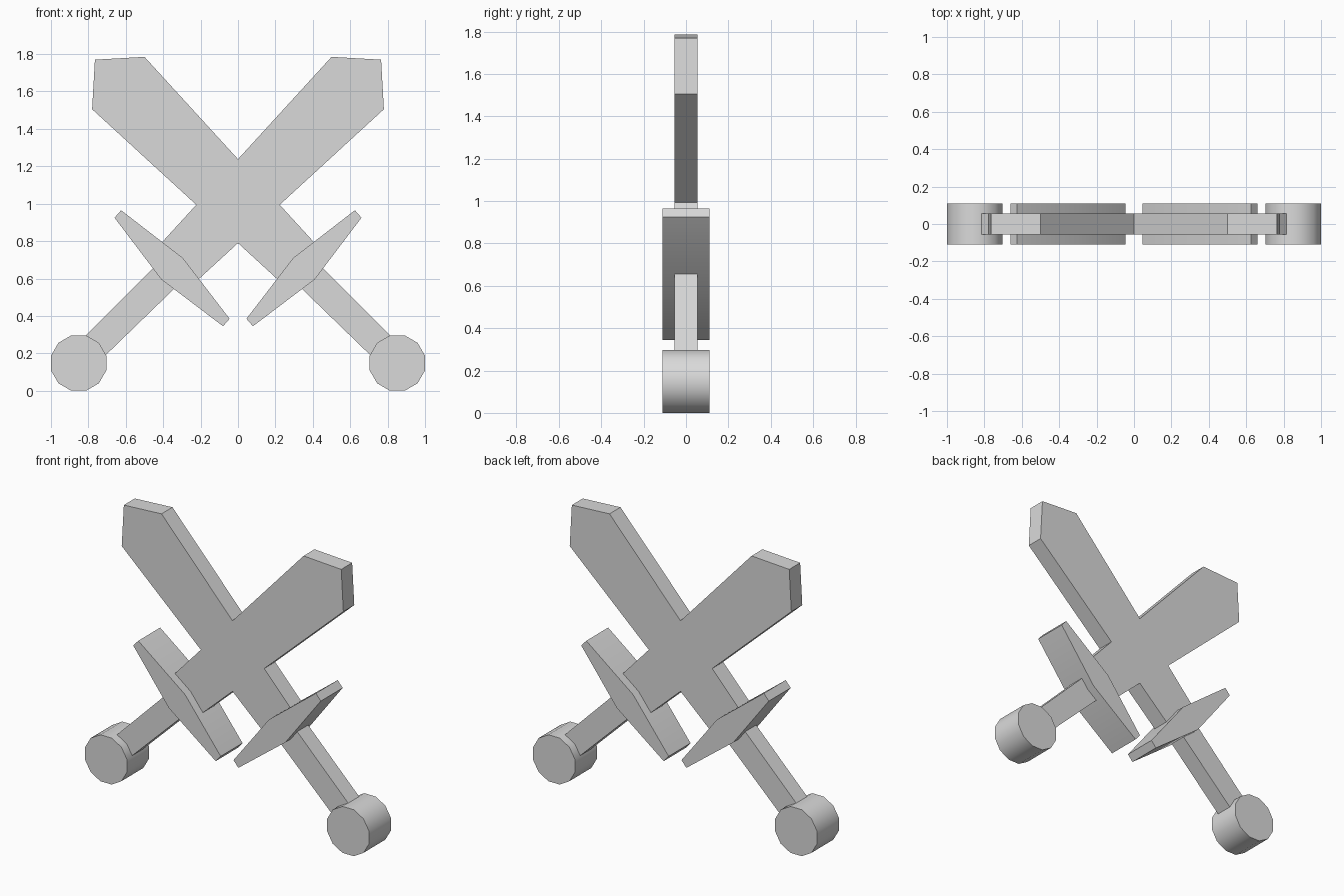
import bpy
import bmesh
import math

cube = bpy.data.objects.get("Cube")
if cube:
    bpy.data.objects.remove(cube, do_unlink=True)

# One plain grey for everything
grey = bpy.data.materials.new("light grey")
grey.use_nodes = True
colour = (0.7, 0.7, 0.7, 1)
grey.diffuse_color = colour
grey.node_tree.nodes["Principled BSDF"].inputs["Base Color"].default_value = colour


def slab(name, outline, half_depth, side):
    """Extrude an x-z outline through y; side=-1 mirrors it across x."""
    bm = bmesh.new()
    verts = [bm.verts.new((side * x, -half_depth, z)) for x, z in outline]
    face = bm.faces.new(verts)
    grown = bmesh.ops.extrude_face_region(bm, geom=[face])["geom"]
    moved = [g for g in grown if isinstance(g, bmesh.types.BMVert)]
    bmesh.ops.translate(bm, verts=moved, vec=(0, 2 * half_depth, 0))
    bmesh.ops.recalc_face_normals(bm, faces=bm.faces[:])
    mesh = bpy.data.meshes.new(name)
    bm.to_mesh(mesh)
    bm.free()
    mesh.materials.append(grey)
    obj = bpy.data.objects.new(name, mesh)
    bpy.context.collection.objects.link(obj)
    # Soft bends on guard and pommel, crisp corners elsewhere
    bpy.ops.object.select_all(action="DESELECT")
    obj.select_set(True)
    bpy.context.view_layer.objects.active = obj
    bpy.ops.object.shade_smooth_by_angle(angle=math.radians(35))


# Outlines of the sword whose pommel sits at +x
BLADE = [(-0.50, 1.785), (-0.765, 1.77), (-0.78, 1.505),
         (0.25, 0.56), (0.44, 0.757)]
GUARD = [(0.625, 0.965), (0.66, 0.925), (0.41, 0.595),
         (0.08, 0.345), (0.045, 0.385), (0.295, 0.71)]
GRIP = [(0.415, 0.695), (0.88, 0.23), (0.775, 0.125), (0.30, 0.585)]

# Twelve-sided pommel with flats at top, bottom and sides
SIDES, RADIUS = 12, 0.153
angles = [math.tau * (i + 0.5) / SIDES for i in range(SIDES)]
POMMEL = [(0.852 + RADIUS * math.cos(a), 0.148 + RADIUS * math.sin(a))
          for a in angles]

THIN, THICK = 0.055, 0.11
for label, side in (("left", 1), ("right", -1)):
    slab(label + "_blade", BLADE, THIN, side)
    slab(label + "_guard", GUARD, THICK, side)
    slab(label + "_grip", GRIP, THIN, side)
    slab(label + "_pommel", POMMEL, THICK, side)
